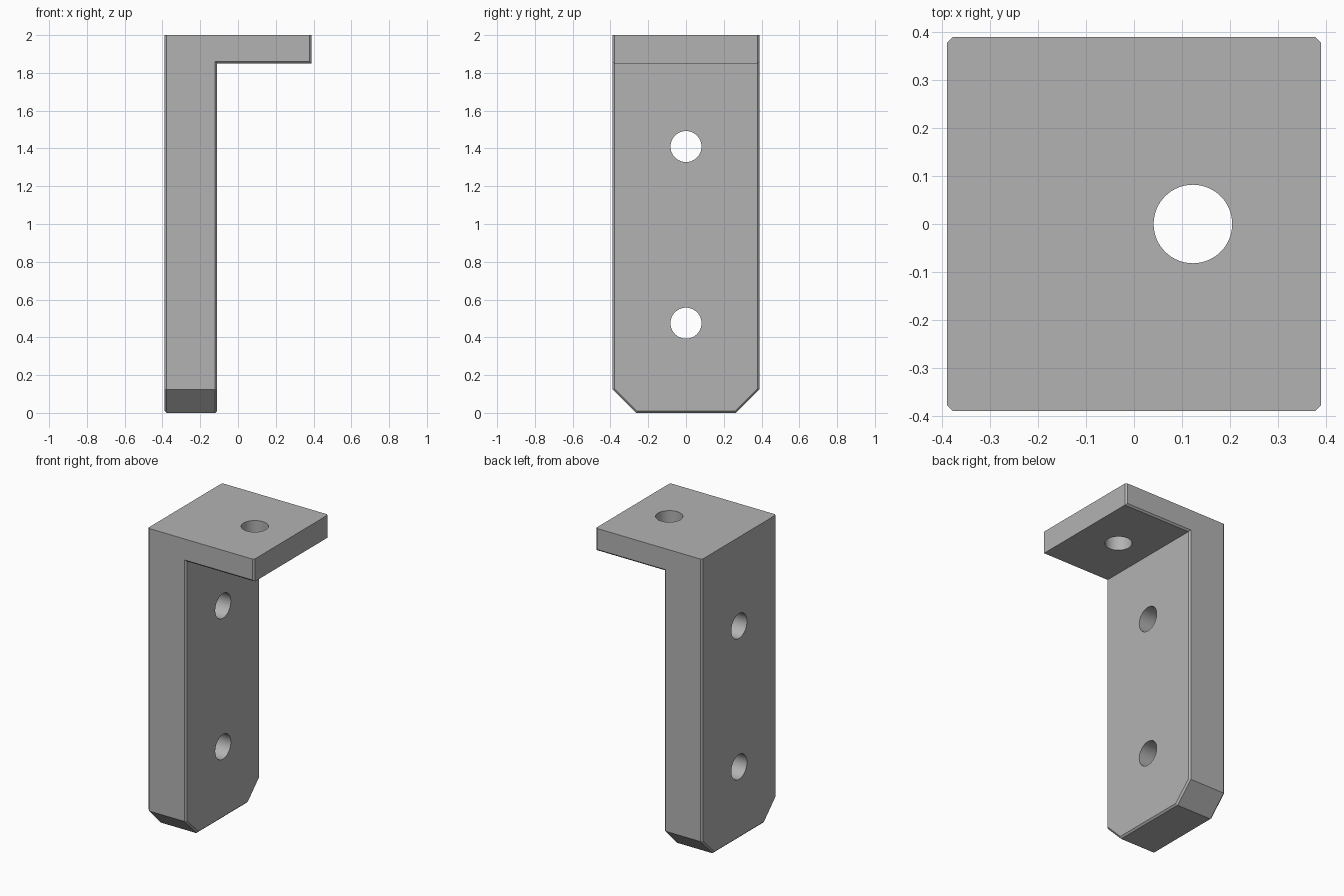
import bpy, bmesh
from math import pi
from mathutils import Vector

if "Cube" in bpy.data.objects:
    bpy.data.objects.remove(bpy.data.objects["Cube"])

HALF, INNER, UNDER, TOP = 0.39, -0.11, 1.85, 2.0
CORNER, CHAMFER, HOLE = 0.125, 0.011, 0.082

grey = bpy.data.materials.new("plain grey")
grey.use_nodes = True
colour = (0.45, 0.45, 0.45, 1)
grey.diffuse_color = colour
grey.node_tree.nodes["Principled BSDF"].inputs["Base Color"].default_value = colour


def bevel(bm, edges, size):
    bmesh.ops.bevel(bm, geom=edges, offset=size, offset_type='OFFSET',
                    segments=1, affect='EDGES', clamp_overlap=True)


def along(edge, axis):
    d = (edge.verts[1].co - edge.verts[0].co).normalized()
    return abs(d[axis]) > 0.99


def at_height(edge, z):
    return all(abs(v.co.z - z) < 1e-4 for v in edge.verts)


# L-shaped body: profile swept across the width
bm = bmesh.new()
profile = [(-HALF, 0), (INNER, 0), (INNER, UNDER), (HALF, UNDER), (HALF, TOP), (-HALF, TOP)]
face = bm.faces.new([bm.verts.new((x, -HALF, z)) for x, z in profile])
swept = bmesh.ops.extrude_face_region(bm, geom=[face])["geom"]
bmesh.ops.translate(bm, vec=(0, 2 * HALF, 0),
                    verts=[v for v in swept if isinstance(v, bmesh.types.BMVert)])
bmesh.ops.recalc_face_normals(bm, faces=bm.faces[:])

# Clipped corners at the foot
bevel(bm, [e for e in bm.edges if along(e, 0) and at_height(e, 0)], CORNER)

# Fine chamfers on the sides and foot, leaving the top rim sharp
fine = []
for e in bm.edges:
    if along(e, 0):
        keep = at_height(e, UNDER)
    elif along(e, 1):
        keep = at_height(e, 0)
    else:
        keep = True
    if keep:
        fine.append(e)
bevel(bm, fine, CHAMFER)
bmesh.ops.recalc_face_normals(bm, faces=bm.faces[:])

mesh = bpy.data.meshes.new("angle_bracket")
bm.to_mesh(mesh)
bm.free()
mesh.materials.append(grey)
bracket = bpy.data.objects.new("angle_bracket", mesh)
bpy.context.collection.objects.link(bracket)


# Bolt holes: one through the flange, two through the leg
def drill(place, rotation):
    bpy.ops.mesh.primitive_cylinder_add(vertices=64, radius=HOLE, depth=0.6,
                                        location=place, rotation=rotation)
    cutter = bpy.context.object
    cutter.name = "hole_cutter"
    cutter.hide_render = True
    cutter.data.materials.append(grey)
    cut = bracket.modifiers.new("hole", 'BOOLEAN')
    cut.object = cutter
    cut.solver = 'EXACT'
    bpy.context.view_layer.objects.active = bracket
    bpy.ops.object.modifier_apply(modifier=cut.name)
    bpy.data.objects.remove(cutter)


drill(Vector((0.123, 0, TOP)), (0, 0, 0))
for z in (0.475, 1.41):
    drill(Vector((-0.25, 0, z)), (0, pi / 2, 0))

# Smooth hole walls, crisp flat faces
bpy.ops.object.select_all(action='DESELECT')
bracket.select_set(True)
bpy.context.view_layer.objects.active = bracket
bpy.ops.object.shade_smooth_by_angle(angle=pi / 9)
